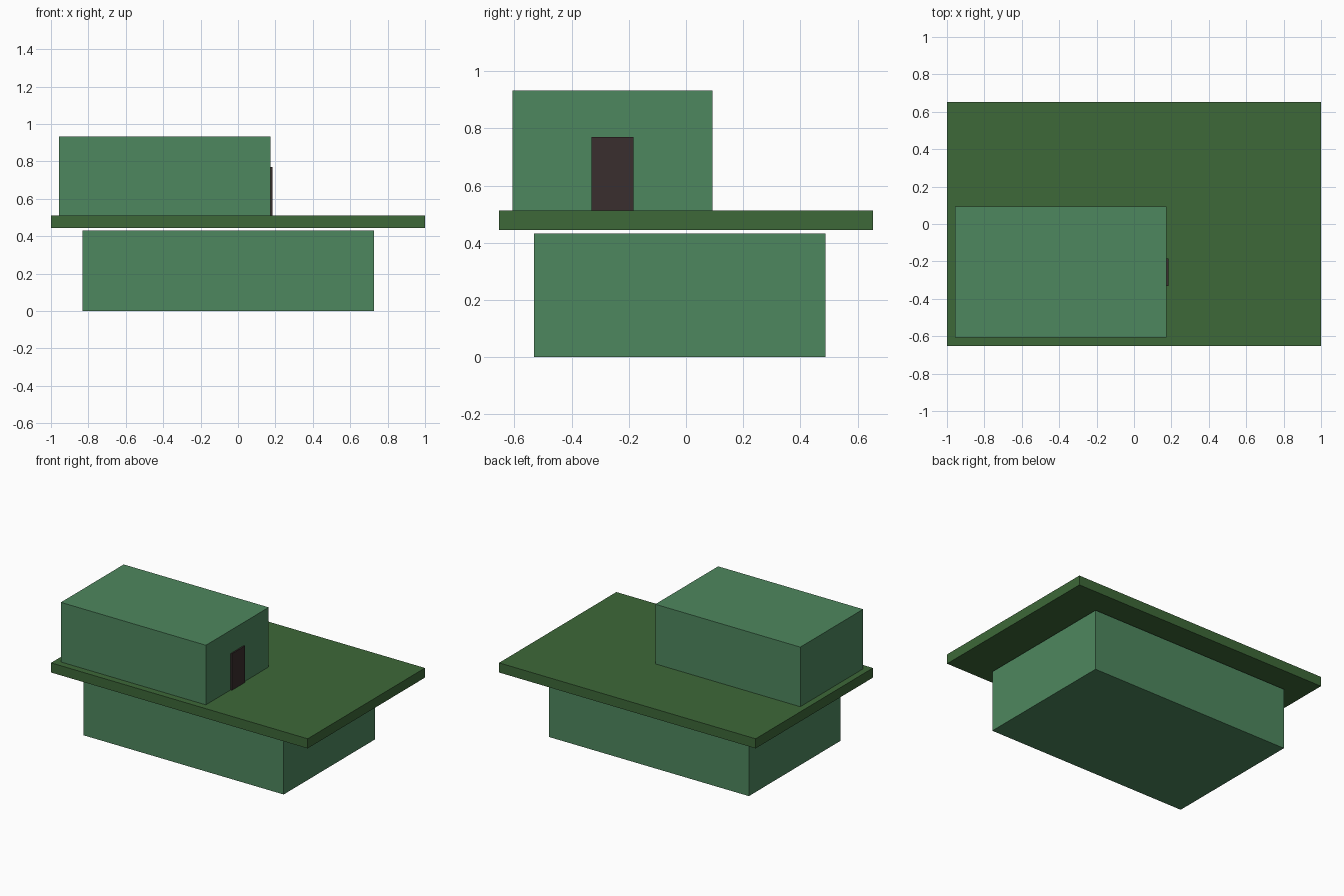
import bpy
import bmesh
from mathutils import Vector

if "Cube" in bpy.data.objects:
    bpy.data.objects.remove(bpy.data.objects["Cube"])


def material(name, color):
    mat = bpy.data.materials.new(name)
    mat.diffuse_color = (*color, 1.0)
    mat.use_nodes = True
    mat.node_tree.nodes["Principled BSDF"].inputs["Base Color"].default_value = mat.diffuse_color
    return mat


def box(name, low, high, mat):
    """Axis-aligned box between two opposite corners."""
    low, high = Vector(low), Vector(high)
    bm = bmesh.new()
    bmesh.ops.create_cube(bm, size=1.0)
    bmesh.ops.scale(bm, vec=high - low, verts=bm.verts)
    mesh = bpy.data.meshes.new(name)
    bm.to_mesh(mesh)
    bm.free()
    mesh.materials.append(mat)
    obj = bpy.data.objects.new(name, mesh)
    obj.location = (low + high) / 2
    bpy.context.collection.objects.link(obj)
    return obj


wall = material("wall_green", (0.076, 0.242, 0.112))
deck = material("deck_green", (0.047, 0.138, 0.040))
dark = material("door_dark", (0.042, 0.028, 0.028))

# Ground storey, with a narrow gap below the deck
box("lower_storey", (-0.832, -0.531, 0.0), (0.728, 0.488, 0.432), wall)

# Overhanging deck slab
box("deck_slab", (-1.0, -0.653, 0.444), (1.0, 0.653, 0.512), deck)

# Upper storey in the front left corner of the deck
box("upper_storey", (-0.956, -0.606, 0.512), (0.174, 0.093, 0.932), wall)

# Door on the right wall, opening onto the deck
box("door", (0.170, -0.331, 0.512), (0.184, -0.184, 0.769), dark)
